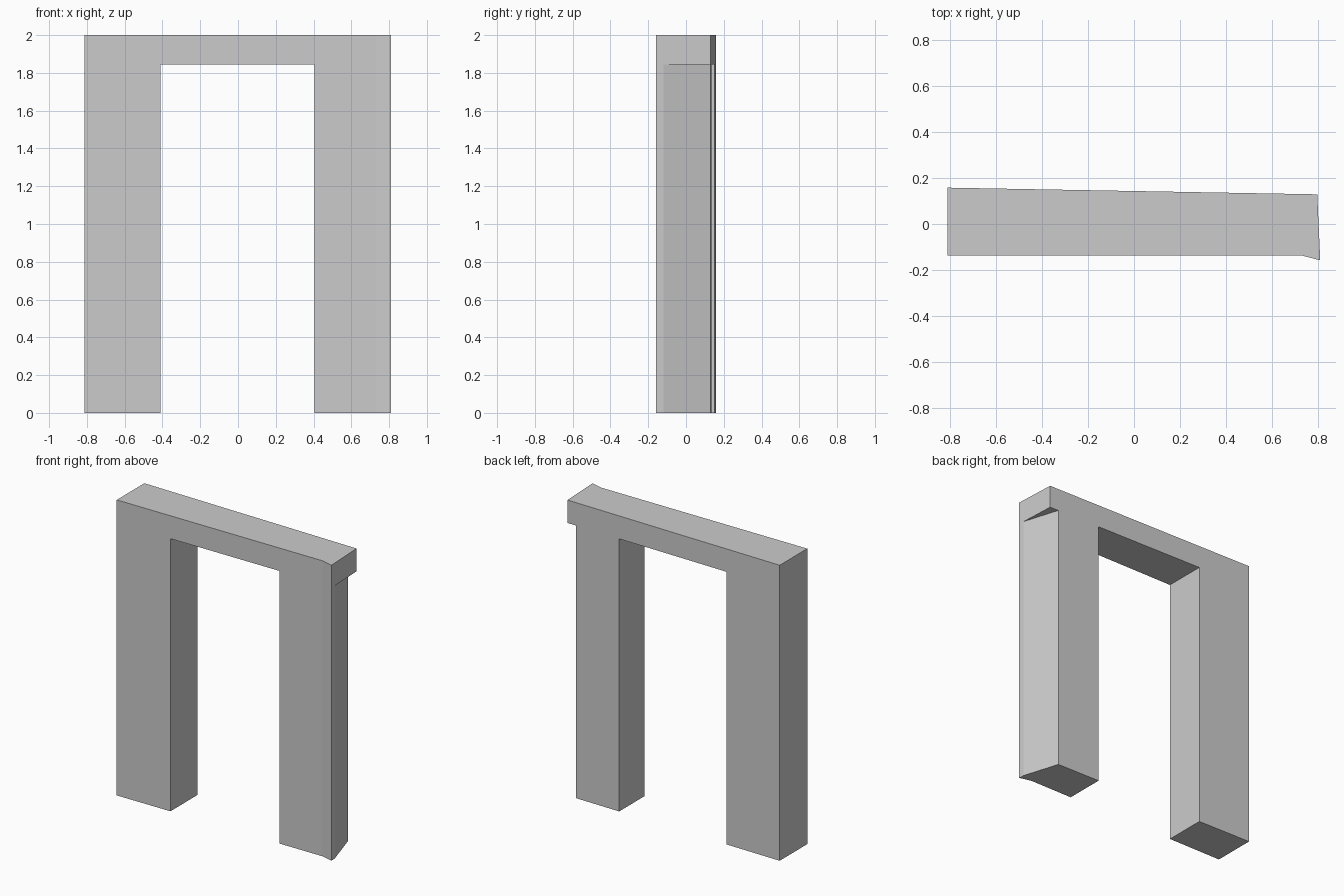
import bpy
import bmesh

cube = bpy.data.objects.get("Cube")
if cube:
    bpy.data.objects.remove(cube, do_unlink=True)

grey = bpy.data.materials.new("plain_grey")
grey.use_nodes = True
colour = (0.6, 0.6, 0.6, 1.0)
grey.diffuse_color = colour
grey.node_tree.nodes["Principled BSDF"].inputs["Base Color"].default_value = colour


def prism(name, footprint, bottom, top):
    """Extrude a plan outline straight up between two heights."""
    bm = bmesh.new()
    base = bm.faces.new([bm.verts.new((x, y, bottom)) for x, y in footprint])
    extruded = bmesh.ops.extrude_face_region(bm, geom=[base])["geom"]
    for v in extruded:
        if isinstance(v, bmesh.types.BMVert):
            v.co.z = top
    bmesh.ops.recalc_face_normals(bm, faces=bm.faces)
    mesh = bpy.data.meshes.new(name)
    bm.to_mesh(mesh)
    bm.free()
    mesh.materials.append(grey)
    obj = bpy.data.objects.new(name, mesh)
    bpy.context.collection.objects.link(obj)
    return obj


def cut(obj, cutter):
    """Subtract a cutter, apply the result and discard the cutter."""
    cutter.hide_render = True
    mod = obj.modifiers.new("cut", 'BOOLEAN')
    mod.operation = 'DIFFERENCE'
    mod.solver = 'EXACT'
    mod.object = cutter
    bpy.context.view_layer.objects.active = obj
    bpy.ops.object.modifier_apply(modifier=mod.name)
    bpy.data.objects.remove(cutter, do_unlink=True)


LINTEL_BOTTOM = 1.845

# Whole frame: slightly tapering wall with a kinked front left corner
frame = prism("door_frame", [(-0.812, 0.158), (-0.812, -0.137), (0.73, -0.137),
                             (0.81, -0.158), (0.797, 0.129)], 0, 2)

# Doorway between the two posts
cut(frame, prism("doorway_cutter", [(-0.41, -0.5), (0.405, -0.5),
                                    (0.405, 0.5), (-0.41, 0.5)], -0.5, LINTEL_BOTTOM))

# Slanted outer side of the left post, leaving the lintel overhanging
cut(frame, prism("slant_cutter", [(0.808, -0.118), (0.9, -0.118), (0.9, 0.3),
                                  (0.678, 0.3)], -0.5, LINTEL_BOTTOM))
